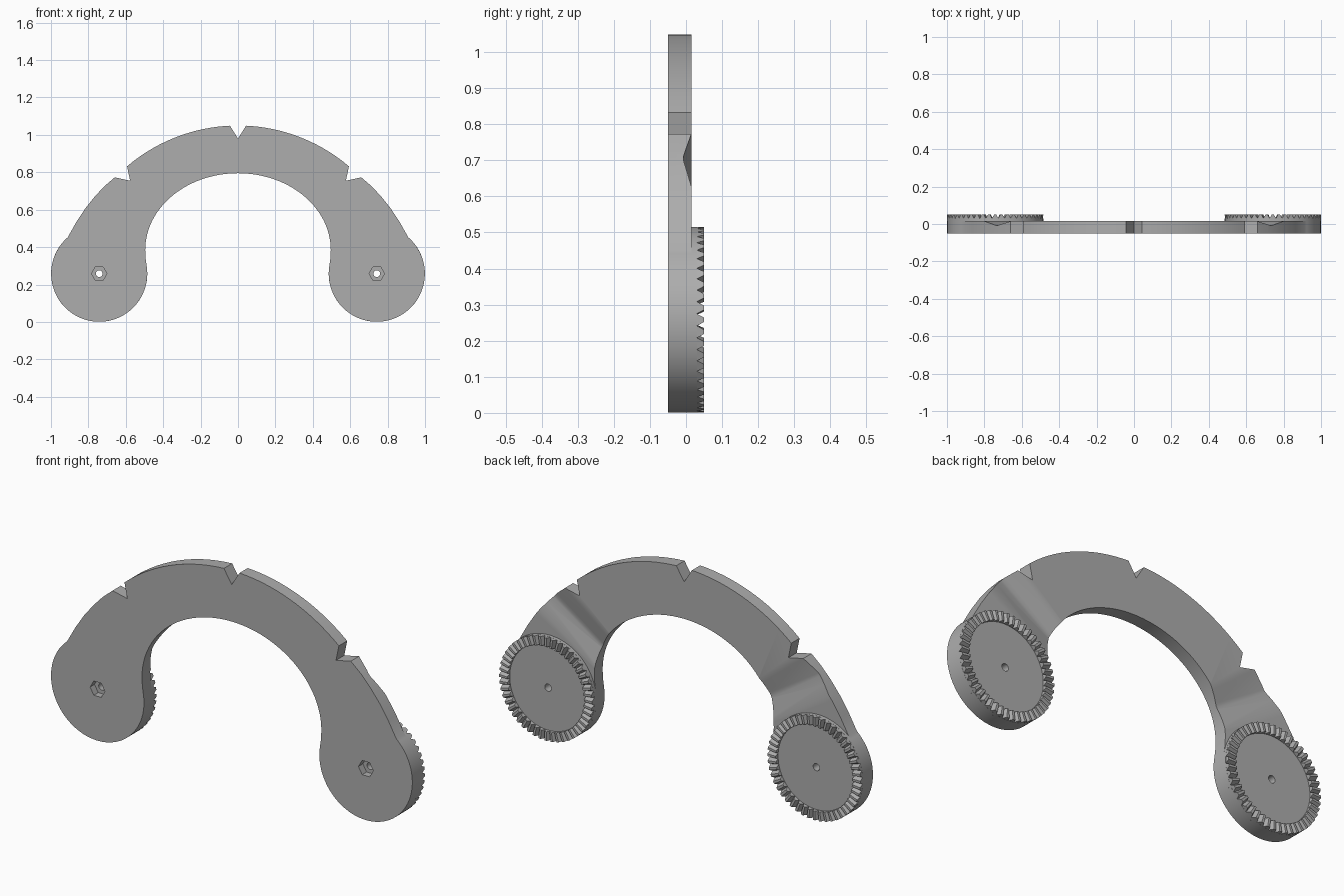
import bpy, bmesh
from math import cos, sin, radians, pi, sqrt
from mathutils import Vector

if "Cube" in bpy.data.objects:
    bpy.data.objects.remove(bpy.data.objects["Cube"])

# One grey plastic
grey = bpy.data.materials.new("grey_plastic")
grey.use_nodes = True
COLOUR = (0.42, 0.42, 0.42, 1)
grey.diffuse_color = COLOUR
grey.node_tree.nodes["Principled BSDF"].inputs["Base Color"].default_value = COLOUR

FRONT, BACK, SEAT, TIP = -0.05, 0.015, 0.03, 0.05
HUB_X, HUB_Z, HUB_R = 0.742, 0.258, 0.257


def finish(bm, name):
    bmesh.ops.recalc_face_normals(bm, faces=bm.faces)
    mesh = bpy.data.meshes.new(name)
    bm.to_mesh(mesh)
    bm.free()
    obj = bpy.data.objects.new(name, mesh)
    bpy.context.collection.objects.link(obj)
    mesh.materials.append(grey)
    return obj


def add_prism(bm, lower, upper):
    """Closed prism between two rings of equal length."""
    a = [bm.verts.new(p) for p in lower]
    b = [bm.verts.new(p) for p in upper]
    bm.faces.new(a)
    bm.faces.new(b[::-1])
    n = len(a)
    for i in range(n):
        bm.faces.new((a[i], b[i], b[(i + 1) % n], a[(i + 1) % n]))


def slab(name, outline, y0, y1):
    bm = bmesh.new()
    add_prism(bm, [(x, y0, z) for x, z in outline], [(x, y1, z) for x, z in outline])
    return finish(bm, name)


def ring(side, radius, count):
    return [(side * HUB_X + radius * cos(2 * pi * i / count),
             HUB_Z + radius * sin(2 * pi * i / count)) for i in range(count)]


def cut(obj, cutter):
    mod = obj.modifiers.new(cutter.name, "BOOLEAN")
    mod.operation = "DIFFERENCE"
    mod.solver = "EXACT"
    mod.object = cutter
    cutter.hide_render = True
    cutter.hide_viewport = True


def bake(obj):
    """Apply the modifiers, then shade smooth with sharp edges kept."""
    bpy.context.view_layer.update()
    graph = bpy.context.evaluated_depsgraph_get()
    mesh = bpy.data.meshes.new_from_object(obj.evaluated_get(graph))
    obj.modifiers.clear()
    obj.data = mesh
    bpy.ops.object.select_all(action="DESELECT")
    obj.select_set(True)
    bpy.context.view_layer.objects.active = obj
    bpy.ops.object.shade_smooth_by_angle(angle=radians(25))


# Half outline of the arch plate: outer edge with notches, hub, inner edge
half = [(0, 0.98)]
ARC_Z, ARC_R = 0.135, 0.915
for i in range(17):
    x = 0.043 + (0.593 - 0.043) * i / 16
    half.append((x, ARC_Z + sqrt(ARC_R ** 2 - x * x)))
half += [(0.577, 0.755), (0.659, 0.773), (0.715, 0.725), (0.767, 0.669),
         (0.817, 0.606), (0.865, 0.533)]
for i in range(65):
    a = radians(49 - 238 * i / 64)
    half.append((HUB_X + HUB_R * cos(a), HUB_Z + HUB_R * sin(a)))
half.append((0.494, 0.34))
for i in range(24):
    a = radians(90 * i / 24)
    half.append((0.496 * cos(a), 0.385 + 0.41 * sin(a)))
outline = half + [(0, 0.795)] + [(-x, z) for x, z in half[:0:-1]]
plate = slab("arch_plate", outline, FRONT, BACK)

# Shallow groove across the back of each arm, next to the side notch
start = Vector((0.659, 0.773))
along = Vector((0.56, -0.83)).normalized()
across = Vector((0.83, 0.56)).normalized()
groove = [(-0.001, 0.1), (-0.001, BACK), (0.09, -0.007), (0.105, -0.007),
          (0.2, BACK), (0.2, 0.1)]

cutters = []
for side, label in ((1, "left"), (-1, "right")):
    ends = []
    for reach in (-0.4, 0.2):
        pts = [(start + along * t + across * reach, y) for t, y in groove]
        ends.append([(side * p.x, y, p.y) for p, y in pts])
    bm = bmesh.new()
    add_prism(bm, *ends)
    groove_cutter = finish(bm, label + "_groove_cutter")
    nut_cutter = slab(label + "_nut_cutter", ring(side, 0.041, 6), -0.1, -0.015)
    hole_cutter = slab(label + "_hole_cutter", ring(side, 0.018, 24), -0.2, 0.2)
    for c in (groove_cutter, nut_cutter, hole_cutter):
        cut(plate, c)
    cutters += [groove_cutter, nut_cutter, hole_cutter]

    # Raised round seat behind the hub
    seat = slab(label + "_hub_seat", ring(side, HUB_R, 96), BACK, SEAT)
    cut(seat, hole_cutter)
    bake(seat)

    # Ring of radial locking teeth
    bm = bmesh.new()
    TEETH = 48
    pitch = 2 * pi / TEETH

    def tooth_end(radius, angle):
        prof = ((-0.5, SEAT), (-0.18, TIP), (0.18, TIP), (0.5, SEAT))
        return [(side * (HUB_X + radius * cos(angle + f * pitch)), y,
                 HUB_Z + radius * sin(angle + f * pitch)) for f, y in prof]

    for k in range(TEETH):
        add_prism(bm, tooth_end(0.212, k * pitch), tooth_end(HUB_R, k * pitch))
    finish(bm, label + "_locking_teeth")

bake(plate)
for c in cutters:
    bpy.data.objects.remove(c)
